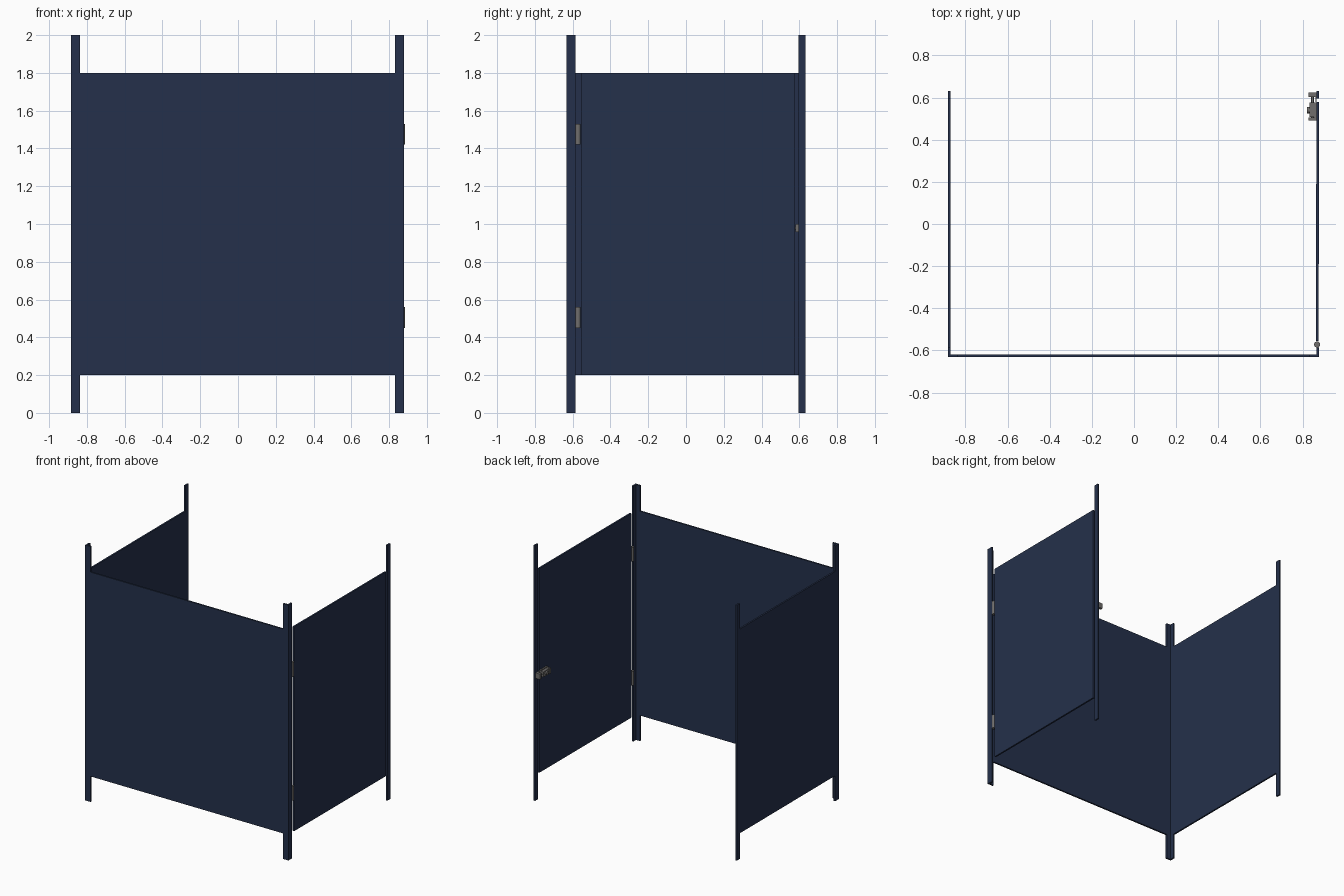
import bpy, bmesh, math

if "Cube" in bpy.data.objects:
    bpy.data.objects.remove(bpy.data.objects["Cube"])

def material(name, rgb):
    m = bpy.data.materials.new(name)
    m.diffuse_color = (*rgb, 1)
    m.use_nodes = True
    m.node_tree.nodes["Principled BSDF"].inputs["Base Color"].default_value = m.diffuse_color
    return m

NAVY = material("navy laminate", (0.018, 0.030, 0.070))
STEEL = material("brushed steel", (0.16, 0.155, 0.15))

def finish(name, bm, mat, origin=(0, 0, 0)):
    me = bpy.data.meshes.new(name)
    bmesh.ops.recalc_face_normals(bm, faces=bm.faces)
    bm.to_mesh(me)
    bm.free()
    me.materials.append(mat)
    ob = bpy.data.objects.new(name, me)
    ob.location = origin
    bpy.context.collection.objects.link(ob)
    return ob

def prism(name, outline, z0, z1, mat, origin=(0, 0, 0)):
    """Extrude a plan outline from z0 to z1."""
    bm = bmesh.new()
    face = bm.faces.new([bm.verts.new((x, y, z0)) for x, y in outline])
    top = bmesh.ops.extrude_face_region(bm, geom=[face])["geom"]
    bmesh.ops.translate(bm, vec=(0, 0, z1 - z0),
                        verts=[g for g in top if isinstance(g, bmesh.types.BMVert)])
    return finish(name, bm, mat, origin)

def box(name, x0, x1, y0, y1, z0, z1, mat, origin=(0, 0, 0)):
    return prism(name, [(x0, y0), (x1, y0), (x1, y1), (x0, y1)], z0, z1, mat, origin)

def rod(name, centre, r, length, axis, mat):
    bm = bmesh.new()
    bmesh.ops.create_cone(bm, cap_ends=True, segments=20, radius1=r, radius2=r, depth=length)
    ob = finish(name, bm, mat, centre)
    if axis == "X":
        ob.rotation_euler.y = math.pi / 2
    if axis == "Y":
        ob.rotation_euler.x = math.pi / 2
    for p in ob.data.polygons:
        p.use_smooth = len(p.vertices) == 4
    return ob

T = 0.013            # panel thickness
W = 0.047            # corner post leg width
XL, XR, YF, YB = -0.883, 0.879, -0.632, 0.632
Z0, Z1 = 0.2, 1.8

# angle-section corner posts
for name, x, s in (("left_corner_post", XL, 1), ("right_corner_post", XR, -1)):
    prism(name, [(x, YF), (x + s * W, YF), (x + s * W, YF + T),
                 (x + s * T, YF + T), (x + s * T, YF + W), (x, YF + W)], 0, 2, NAVY)

# slim rear posts
box("left_rear_post", XL, XL + T, YB - 0.037, YB, 0, 2, NAVY)
box("right_rear_post", XR - T, XR, YB - 0.037, YB, 0, 2, NAVY)

# fixed panels between the posts
box("front_panel", XL + W, XR - W, YF, YF + T, Z0, Z1, NAVY)
box("left_panel", XL, XL + T, YF + W, YB - 0.037, Z0, Z1, NAVY)

# door, very slightly ajar around its hinge line
hx, hy = 0.869, -0.572
door = box("door", -T / 2, T / 2, 0.016, 1.15, Z0, Z1, NAVY, (hx, hy, 0))
door.rotation_euler.z = -0.003

# barrel hinges
for name, z in (("upper_hinge", 1.475), ("lower_hinge", 0.505)):
    rod(name, (hx, hy, z), 0.0145, 0.11, "Z", STEEL)

# sliding latch on the inside of the door, and its keeper on the rear post
box("latch_back_plate", 0.855, 0.866, 0.49, 0.577, 0.95, 1.005, STEEL)
box("latch_body", 0.832, 0.856, 0.507, 0.577, 0.957, 0.998, STEEL)
box("latch_end_stop", 0.828, 0.860, 0.49, 0.505, 0.955, 1.0, STEEL)
rod("latch_bolt", (0.847, 0.555, 0.978), 0.006, 0.12, "Y", STEEL)
rod("latch_knob", (0.828, 0.54, 0.978), 0.015, 0.014, "X", STEEL)
box("latch_keeper", 0.828, 0.867, 0.603, 0.624, 0.957, 1.0, STEEL)
box("latch_strike", 0.862, 0.867, 0.580, 0.624, 0.957, 1.0, STEEL)
